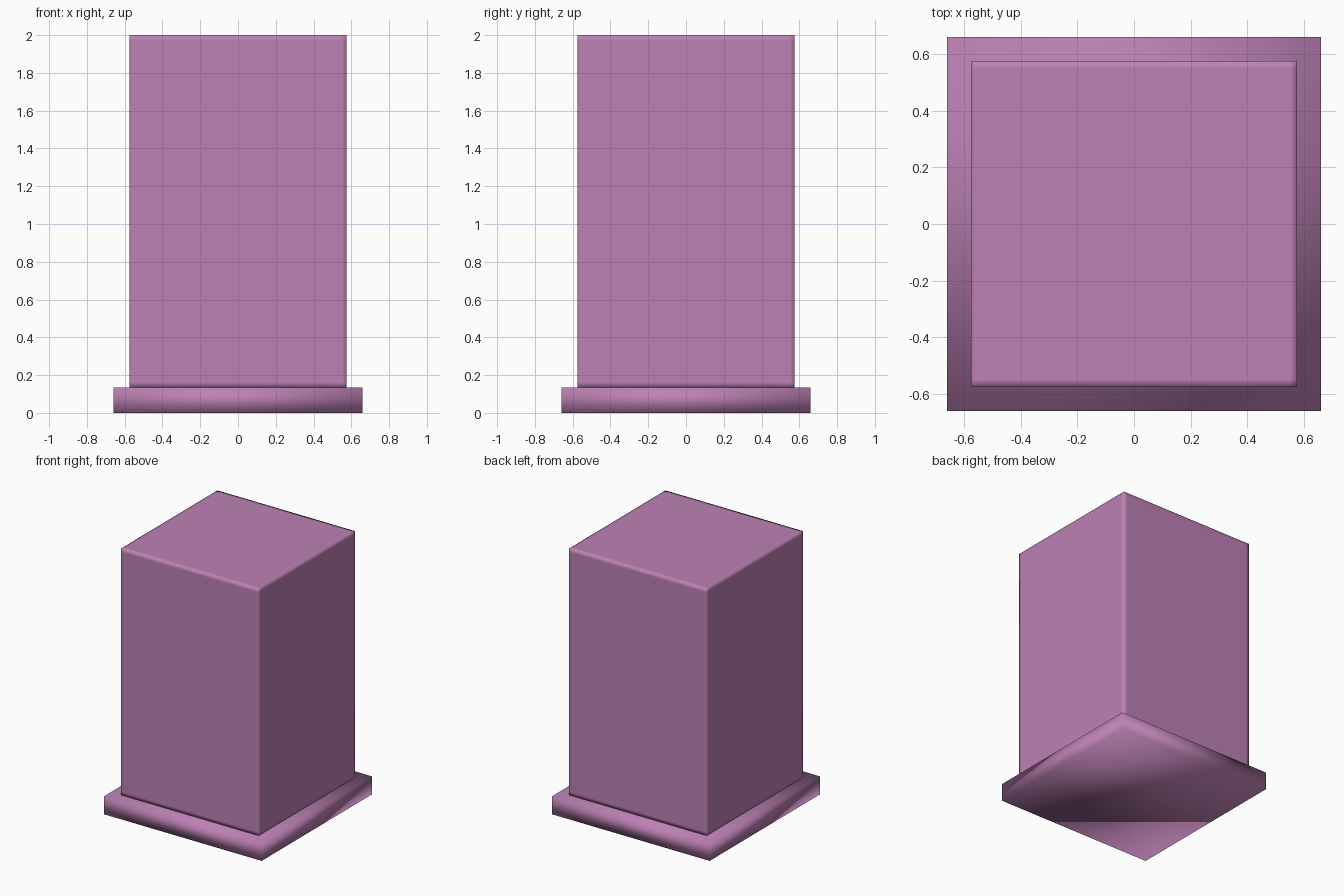
import bpy, bmesh
from mathutils import Vector, Matrix

if "Cube" in bpy.data.objects:
    bpy.data.objects.remove(bpy.data.objects["Cube"])

pink = bpy.data.materials.new("mauve")
pink.diffuse_color = (0.51, 0.22, 0.46, 1)
pink.use_nodes = True
pink.node_tree.nodes["Principled BSDF"].inputs["Base Color"].default_value = pink.diffuse_color


def smooth_box(name, half, z0, z1, support=0.0):
    """Square smooth-shaded box; optional support loops hold the edges crisp."""
    bm = bmesh.new()
    bmesh.ops.create_cube(bm, size=1)
    size = Vector((2 * half, 2 * half, z1 - z0))
    centre = Vector((0, 0, (z0 + z1) / 2))
    bmesh.ops.transform(bm, verts=bm.verts,
                        matrix=Matrix.Translation(centre) @ Matrix.Diagonal((*size, 1)))
    if support:
        for axis in range(3):
            for side in (-1, 1):
                co, no = centre.copy(), Vector((0, 0, 0))
                co[axis] += side * (size[axis] / 2 - support)
                no[axis] = 1
                bmesh.ops.bisect_plane(bm, geom=bm.verts[:] + bm.edges[:] + bm.faces[:],
                                       plane_co=co, plane_no=no)
    for f in bm.faces:
        f.smooth = True
    mesh = bpy.data.meshes.new(name)
    bm.to_mesh(mesh)
    bm.free()
    mesh.materials.append(pink)
    obj = bpy.data.objects.new(name, mesh)
    bpy.context.collection.objects.link(obj)
    return obj


# Thin soft-shaded plinth
smooth_box("base_plate", 0.66, 0.0, 0.135)
# Tall block with crisp smoothed edges
smooth_box("pillar_body", 0.575, 0.135, 2.0, support=0.027)
